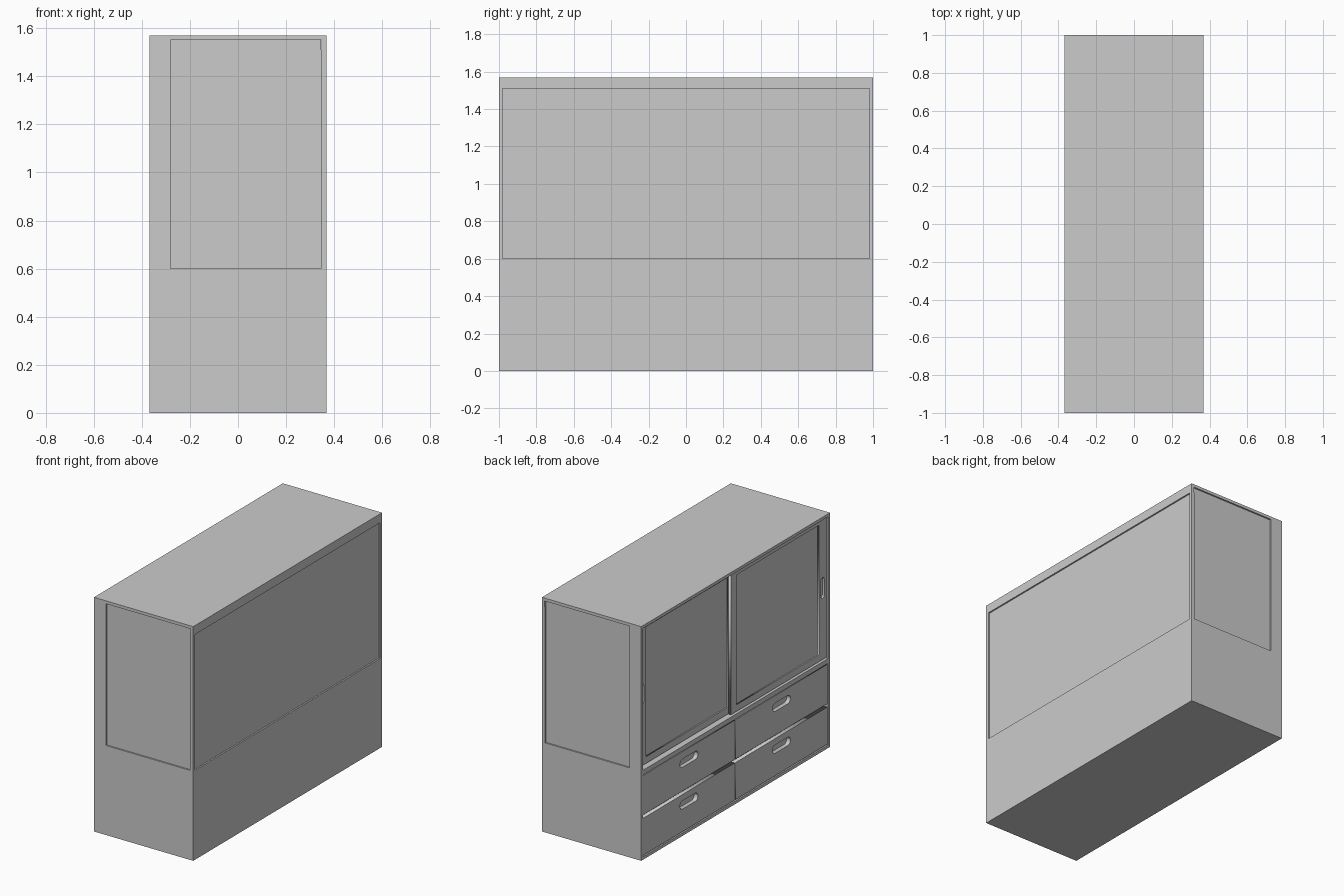
import bpy, bmesh, math
from mathutils import Matrix

if "Cube" in bpy.data.objects:
    bpy.data.objects.remove(bpy.data.objects["Cube"])

W, D, H = 0.368, 1.0, 1.57      # half width, half length, height
T = 0.02                        # board thickness
DECK = 0.6                      # bottom of the glazed upper part


def box(name, x, y, z):
    """Axis-aligned board from (min, max) pairs."""
    bm = bmesh.new()
    size = [b - a for a, b in (x, y, z)]
    mid = [(a + b) / 2 for a, b in (x, y, z)]
    bmesh.ops.create_cube(bm, size=1.0, matrix=Matrix.Translation(mid) @ Matrix.Diagonal((*size, 1)))
    me = bpy.data.meshes.new(name)
    bm.to_mesh(me)
    bm.free()
    ob = bpy.data.objects.new(name, me)
    bpy.context.collection.objects.link(ob)
    return ob


def rect(a0, a1, b0, b1):
    return [(a0, b0), (a1, b0), (a1, b1), (a0, b1)]


def pill(cy, cz, length, height, vertical=False):
    r, h, n = height / 2, (length - height) / 2, 10
    pts = []
    for side, start in ((1, -math.pi / 2), (-1, math.pi / 2)):
        for i in range(n + 1):
            a = start + math.pi * i / n
            pts.append((side * h + r * math.cos(a), r * math.sin(a)))
    return [(cy - v, cz + u) if vertical else (cy + u, cz + v) for u, v in pts]


def cut_panel(name, loops, x, thick):
    """Board in the YZ plane; first loop is the outline, the rest are holes."""
    cu = bpy.data.curves.new(name, 'CURVE')
    cu.dimensions, cu.fill_mode, cu.extrude = '2D', 'BOTH', thick / 2
    for pts in loops:
        s = cu.splines.new('POLY')
        s.points.add(len(pts) - 1)
        for p, (u, v) in zip(s.points, pts):
            p.co = (u, v, 0, 1)
        s.use_cyclic_u = True
    tmp = bpy.data.objects.new(name + "_curve", cu)
    bpy.context.collection.objects.link(tmp)
    dg = bpy.context.evaluated_depsgraph_get()
    me = bpy.data.meshes.new_from_object(tmp.evaluated_get(dg))
    bpy.data.objects.remove(tmp)
    # local x, y, z become world y, z, x
    me.transform(Matrix(((0, 0, 1, x + thick / 2), (1, 0, 0, 0), (0, 1, 0, 0), (0, 0, 0, 1))))
    me.name = name
    ob = bpy.data.objects.new(name, me)
    bpy.context.collection.objects.link(ob)
    return ob


# Carcass boards
box("bottom_board", (-W, W), (-D, D), (0, T))
box("top_board", (-W, W), (-D, D), (1.55, H))
box("deck_board", (-W, W - T), (-D + T, D - T), (0.568, DECK))
box("long_base_panel", (W - T, W), (-D, D), (T, DECK))
box("long_top_rail", (W - T, W), (-D, D), (1.51, 1.55))

# Both ends: base panel, wide and narrow posts, glass pane
for s, tag in ((-1, "front"), (1, "back")):
    outer = sorted((s * D, s * (D - T)))
    box(tag + "_base_panel", (-W, W - T), outer, (T, DECK))
    box(tag + "_wide_post", (-W, -0.28), outer, (DECK, 1.55))
    box(tag + "_narrow_post", (0.345, W), outer, (DECK, 1.51))
    box(tag + "_glass", (-0.28, 0.345), sorted((s * (D - 0.01), s * (D - 0.016))), (DECK, 1.55))

# Long glass pane
box("long_glass", (W - 0.016, W - 0.01), (-D + T, D - T), (DECK, 1.51))

# Drawer bay: back plane visible in the gaps, and the four drawer fronts
box("drawer_block", (-W + 0.03, W - T), (-D + T, D - T), (T, 0.568))
for row, (z0, z1, hz) in enumerate(((0.026, 0.275, 0.205), (0.298, 0.562, 0.485))):
    for s, tag in ((-1, "front"), (1, "back")):
        y0, y1 = sorted((s * 0.004, s * 0.976))
        cut_panel(f"drawer_{row + 1}_{tag}",
                  [rect(y0, y1, z0, z1), pill(s * 0.49, hz, 0.19, 0.055)], -W + 0.003, 0.027)

# Sliding doors: frame with a finger slot, backing strip and glass pane
for s, tag, x in ((1, "rear_track", -W + 0.035), (-1, "near_track", -W + 0.013)):
    y0, y1 = sorted((s * 0.98, -s * 0.03))
    p0, p1 = sorted((s * 0.90, s * 0.03))
    hy = s * 0.94
    cut_panel("door_frame_" + tag,
              [rect(y0, y1, 0.605, 1.55), rect(p0, p1, 0.65, 1.52),
               pill(hy, 1.085, 0.14, 0.035, True)], x, 0.02)
    box("door_glass_" + tag, (x + 0.008, x + 0.013), (p0, p1), (0.65, 1.52))
    box("slot_backing_" + tag, (x + 0.014, x + 0.018), (hy - 0.025, hy + 0.025), (1.0, 1.17))
